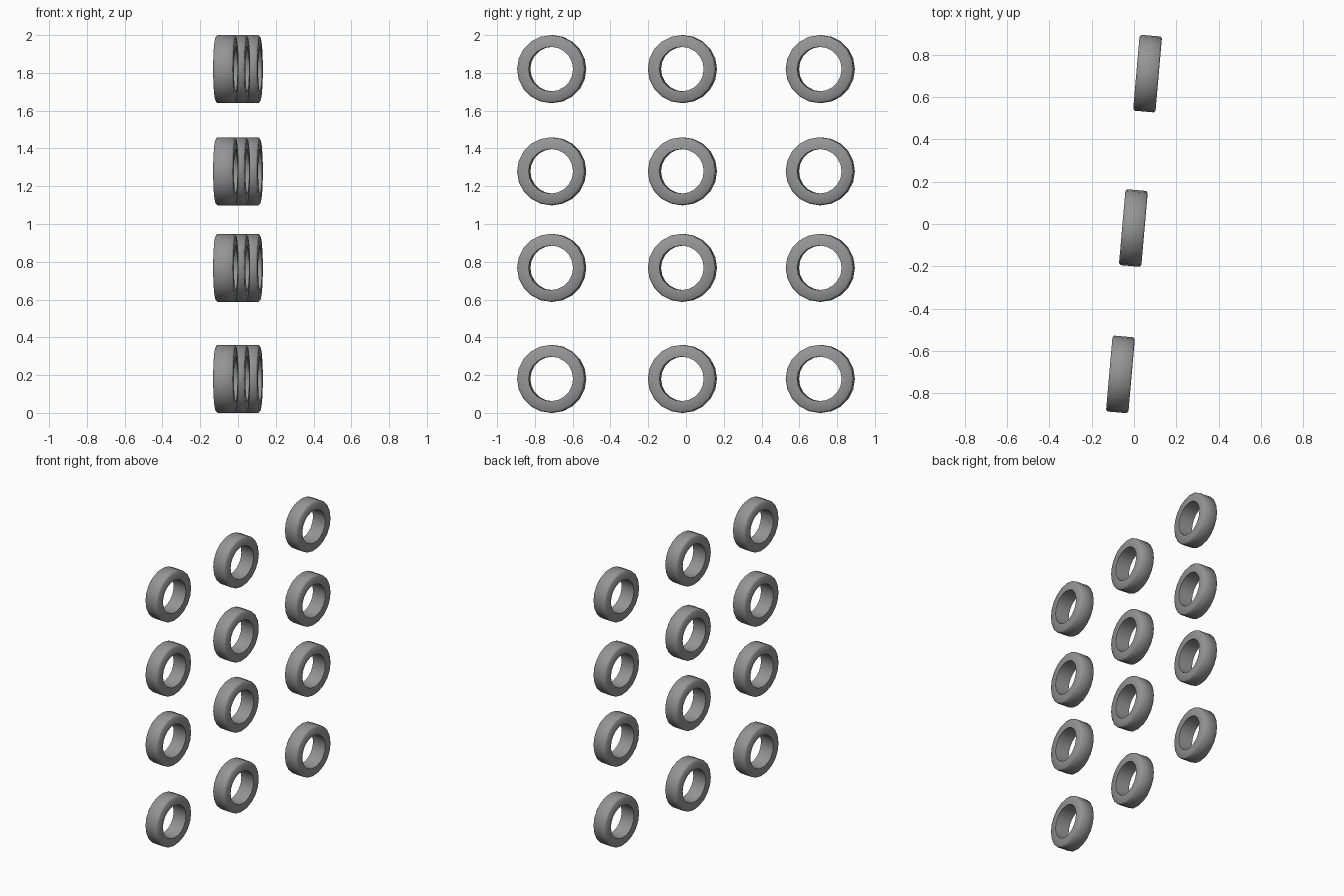
import bpy, bmesh, math
from mathutils import Matrix

if "Cube" in bpy.data.objects:
    bpy.data.objects.remove(bpy.data.objects["Cube"])

SIDES = 20
TURN = math.radians(-5)

# Ring cross-section: (offset along axle, radius)
PROFILE = [(-0.053, 0.118), (-0.053, 0.171), (-0.045, 0.18),
           (0.045, 0.18), (0.053, 0.171), (0.053, 0.118)]


def ring_mesh():
    bm = bmesh.new()
    loops = []
    for i in range(SIDES):
        a = 2 * math.pi * i / SIDES
        loops.append([bm.verts.new((x, r * math.cos(a), r * math.sin(a)))
                      for x, r in PROFILE])
    n = len(PROFILE)
    for i in range(SIDES):
        p, q = loops[i], loops[(i + 1) % SIDES]
        for j in range(n):
            k = (j + 1) % n
            bm.faces.new((p[j], p[k], q[k], q[j]))
    bmesh.ops.recalc_face_normals(bm, faces=bm.faces)
    bmesh.ops.rotate(bm, verts=bm.verts, cent=(0, 0, 0),
                     matrix=Matrix.Rotation(TURN, 3, 'Z'))
    me = bpy.data.meshes.new("ring")
    bm.to_mesh(me)
    bm.free()
    return me


# Dark rubber-like material
mat = bpy.data.materials.new("dark_grey")
mat.diffuse_color = (0.3, 0.3, 0.3, 1)
mat.use_nodes = True
mat.node_tree.nodes["Principled BSDF"].inputs["Base Color"].default_value = mat.diffuse_color

# Slanted grid of rings: three columns, four rows
mesh = ring_mesh()
mesh.materials.append(mat)
rings = []
for c, (x, y) in enumerate([(-0.064, -0.711), (-0.003, -0.019), (0.064, 0.711)]):
    for r, z in enumerate([0.18, 0.768, 1.279, 1.82]):
        ob = bpy.data.objects.new(f"ring_{c + 1}_{r + 1}", mesh)
        ob.location = (x, y, z)
        bpy.context.collection.objects.link(ob)
        ob.select_set(True)
        rings.append(ob)
bpy.context.view_layer.objects.active = rings[0]
bpy.ops.object.shade_smooth_by_angle(angle=math.radians(55))
